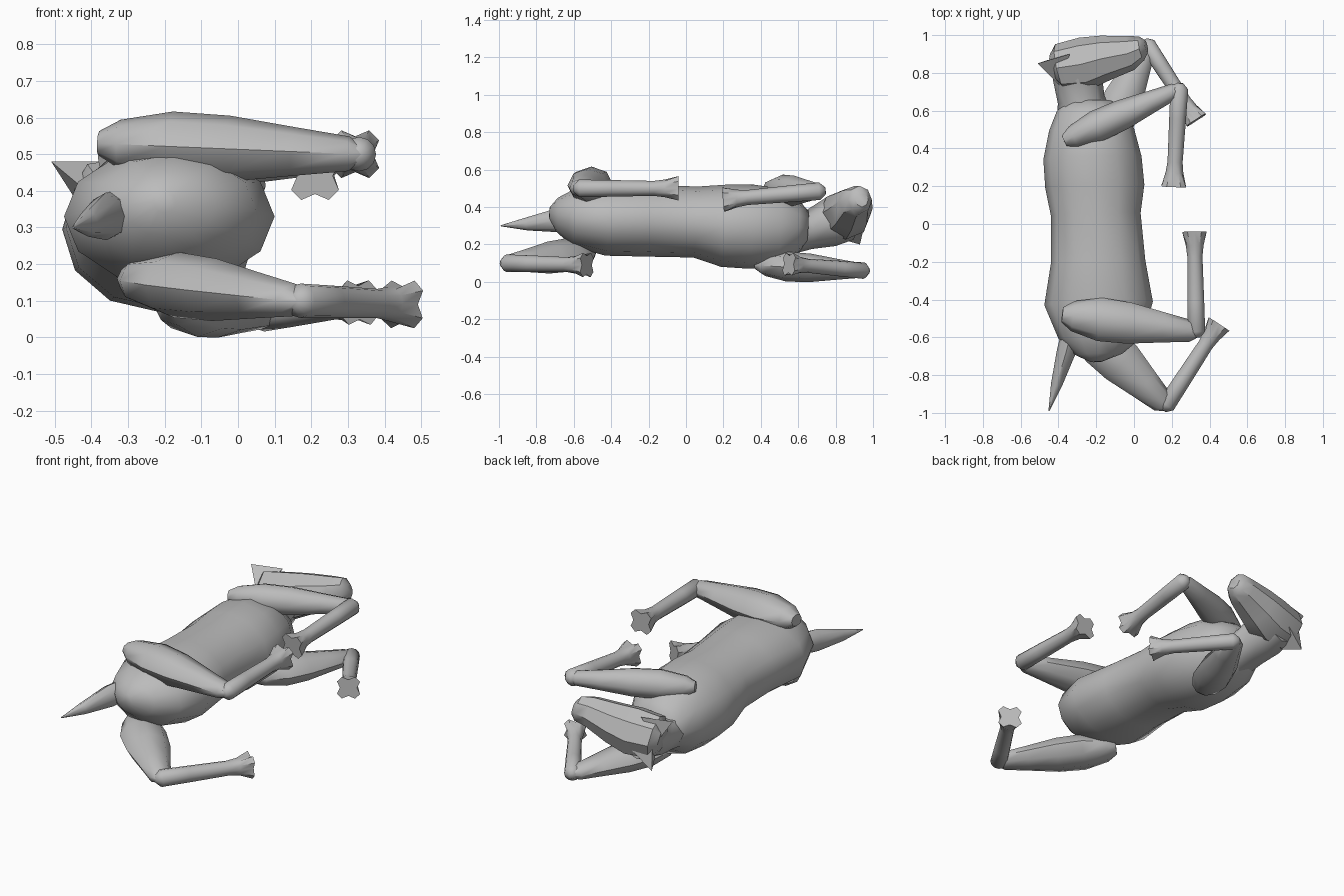
import bpy
import bmesh
from math import sin, cos, tau
from mathutils import Vector

old = bpy.data.objects.get("Cube")
if old:
    bpy.data.objects.remove(old)

grey = bpy.data.materials.new("plain grey")
grey.use_nodes = True
grey.diffuse_color = (0.5, 0.5, 0.5, 1)
grey.node_tree.nodes["Principled BSDF"].inputs["Base Color"].default_value = (0.5, 0.5, 0.5, 1)


def finish(name, bm, angle=0.9):
    bmesh.ops.recalc_face_normals(bm, faces=bm.faces)
    mesh = bpy.data.meshes.new(name)
    bm.to_mesh(mesh)
    bm.free()
    mesh.materials.append(grey)
    obj = bpy.data.objects.new(name, mesh)
    bpy.context.collection.objects.link(obj)
    bpy.ops.object.select_all(action="DESELECT")
    obj.select_set(True)
    bpy.context.view_layer.objects.active = obj
    bpy.ops.object.shade_smooth_by_angle(angle=angle)


def loft(name, stations, sides=8, lobed_end=False, angle=0.9):
    """Skin rings along a path; each station is (centre, half width, half height)."""
    bm = bmesh.new()
    pts = [Vector(s[0]) for s in stations]
    axis = (pts[-1] - pts[0]).normalized()
    side = axis.cross(Vector((0, 0, 1))).normalized()
    rise = side.cross(axis)
    rings = []
    for i, (_, w, h) in enumerate(stations):
        ring = []
        for k in range(sides):
            a = tau * k / sides
            f = 0.65 if lobed_end and i == len(stations) - 1 and k % 3 == 0 else 1
            ring.append(bm.verts.new(pts[i] + f * (side * cos(a) * w + rise * sin(a) * h)))
        rings.append(ring)
    for a, b in zip(rings, rings[1:]):
        for k in range(sides):
            n = (k + 1) % sides
            bm.faces.new((a[k], a[n], b[n], b[k]))
    bm.faces.new(rings[0])
    bm.faces.new(rings[-1])
    finish(name, bm, angle)


def limb(name, start, joint, foot, thick, tall, thin=0.047):
    """Fat upper segment tapering to the joint, thin lower segment with a lobed paw."""
    a, j, f = Vector(start), Vector(joint), Vector(foot)
    upper = ((0, 0.35), (0.08, 0.7), (0.28, 1), (0.5, 0.95), (0.75, 0.7), (0.96, 0.5), (1.04, 0.15))
    loft(name + "_upper", [(a.lerp(j, t), thick * s, tall * s) for t, s in upper])
    lower = ((-0.06, 0.4), (0.0, 1), (0.3, 0.95), (0.75, 0.85), (0.86, 1.0), (1, 1.6))
    loft(name + "_lower", [(j.lerp(f, t), thin * s, thin * s) for t, s in lower],
         sides=12, lobed_end=True)


# Torso: (y, left edge, right edge, bottom, top)
torso = [
    (-0.73, -0.23, -0.17, 0.34, 0.40), (-0.69, -0.31, -0.06, 0.27, 0.45),
    (-0.60, -0.40, 0.05, 0.19, 0.50), (-0.42, -0.475, 0.10, 0.14, 0.52),
    (-0.20, -0.44, 0.06, 0.135, 0.52), (0.05, -0.44, 0.035, 0.13, 0.51),
    (0.20, -0.47, 0.055, 0.08, 0.52), (0.35, -0.48, 0.04, 0.07, 0.52),
    (0.50, -0.45, 0.00, 0.08, 0.50), (0.60, -0.41, -0.06, 0.15, 0.43),
    (0.65, -0.37, -0.12, 0.20, 0.38),
]
loft("torso", [(((l + r) / 2, y, (b + t) / 2), (r - l) / 2, (t - b) / 2)
               for y, l, r, b, t in torso], sides=12)

# Tail
loft("tail", [((-0.33, -0.56, 0.34), 0.05, 0.06), ((-0.36, -0.68, 0.33), 0.05, 0.065),
              ((-0.41, -0.85, 0.31), 0.03, 0.035), ((-0.45, -0.99, 0.30), 0.003, 0.003)], sides=8)

# Legs
limb("upper_hind_leg", (-0.38, -0.48, 0.53), (0.33, -0.57, 0.50), (0.32, -0.04, 0.50), 0.115, 0.095)
limb("upper_front_leg", (-0.37, 0.44, 0.49), (0.24, 0.715, 0.485), (0.21, 0.20, 0.44), 0.085, 0.085)
limb("lower_hind_leg", (-0.30, -0.51, 0.16), (0.17, -0.96, 0.10), (0.45, -0.53, 0.09), 0.125, 0.09)
limb("lower_front_leg", (-0.18, 0.38, 0.09), (0.07, 0.95, 0.06), (0.33, 0.55, 0.095), 0.11, 0.08, 0.044)

# Neck and head
loft("neck", [((-0.25, 0.52, 0.29), 0.16, 0.15), ((-0.28, 0.66, 0.28), 0.125, 0.105),
              ((-0.30, 0.78, 0.325), 0.13, 0.135), ((-0.31, 0.88, 0.345), 0.12, 0.12)])
loft("head", [((-0.43, 0.83, 0.35), 0.07, 0.07), ((-0.39, 0.83, 0.35), 0.125, 0.125),
              ((-0.26, 0.85, 0.36), 0.14, 0.135), ((-0.15, 0.88, 0.39), 0.12, 0.115),
              ((-0.02, 0.905, 0.43), 0.092, 0.085), ((0.04, 0.93, 0.44), 0.065, 0.075),
              ((0.065, 0.94, 0.44), 0.035, 0.04)], angle=0.7)


# Ears: three-sided spikes with their roots sunk in the head
def ear(name, tip, roots):
    bm = bmesh.new()
    top = bm.verts.new(tip)
    base = [bm.verts.new(p) for p in roots]
    for k in range(3):
        bm.faces.new((base[k], base[(k + 1) % 3], top))
    bm.faces.new(base)
    finish(name, bm, 0.3)


ear("upper_ear", (-0.51, 0.85, 0.48), [(-0.39, 0.73, 0.38), (-0.34, 0.90, 0.48), (-0.42, 0.88, 0.34)])
ear("lower_ear", (-0.43, 0.93, 0.20), [(-0.36, 0.79, 0.24), (-0.28, 0.96, 0.33), (-0.42, 0.91, 0.36)])
